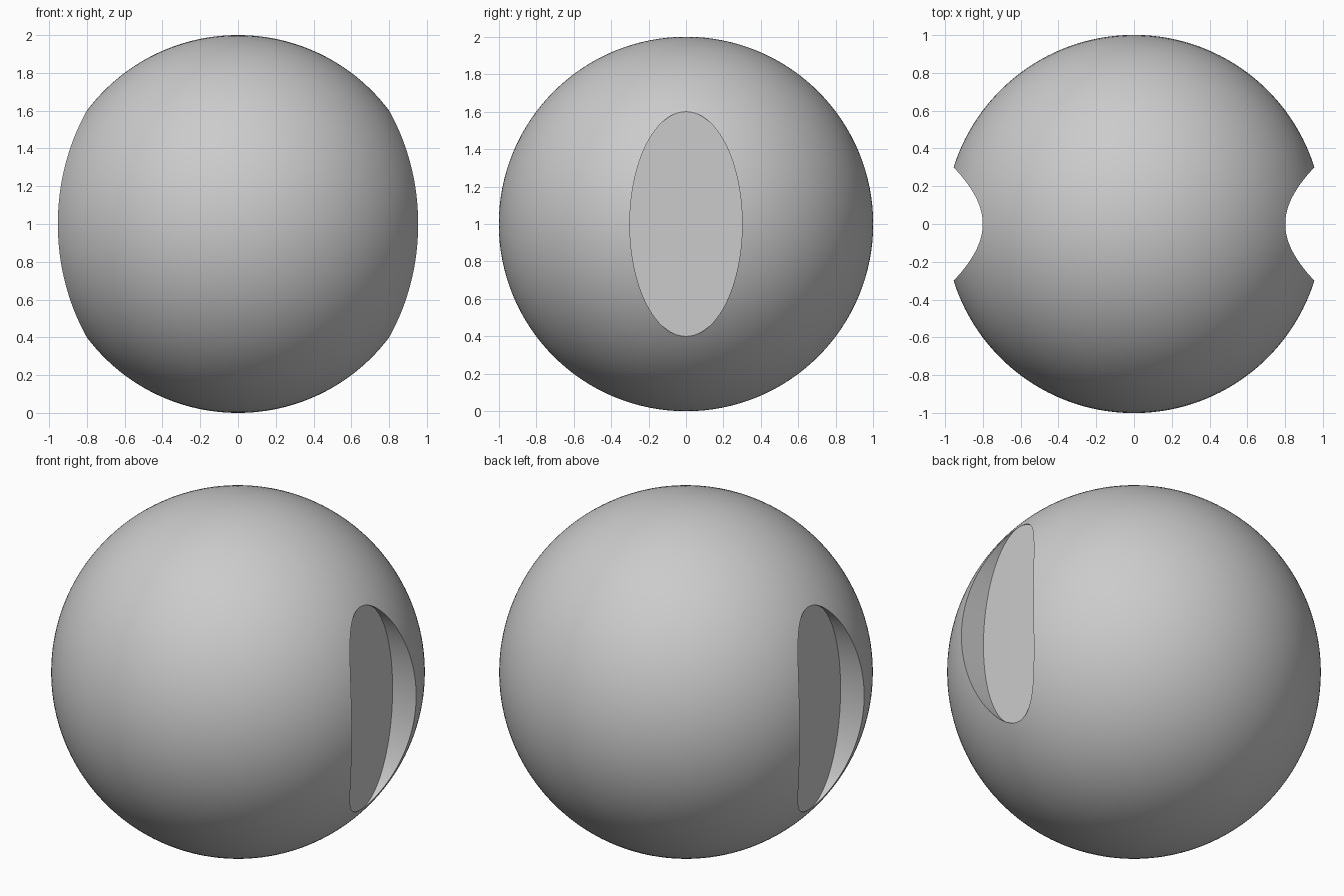
import bpy, bmesh, math
from mathutils import Vector

if "Cube" in bpy.data.objects:
    bpy.data.objects.remove(bpy.data.objects["Cube"], do_unlink=True)

SEGMENTS, RINGS = 128, 40
POCKET_Y, POCKET_Z, FLOOR_X = 0.3, 0.6, 0.8

grey = bpy.data.materials.new("light grey")
grey.use_nodes = True
colour = (0.6, 0.6, 0.6, 1)
grey.diffuse_color = colour
grey.node_tree.nodes["Principled BSDF"].inputs["Base Color"].default_value = colour

bm = bmesh.new()


def ring(point):
    """Closed loop of vertices from a function of the angle."""
    return [bm.verts.new(point(2 * math.pi * i / SEGMENTS)) for i in range(SEGMENTS)]


def bridge(a, b):
    for i in range(SEGMENTS):
        j = (i + 1) % SEGMENTS
        bm.faces.new((a[i], a[j], b[j], b[i]))


def half_ball(side):
    def floor_edge(t):
        return Vector((side * FLOOR_X, POCKET_Y * math.cos(t), POCKET_Z * math.sin(t)))

    def on_sphere(t, f):
        # Arc from the pocket rim to the great circle at x = 0
        p = floor_edge(t)
        p.x = side * math.sqrt(1 - p.y ** 2 - p.z ** 2)
        return p.slerp(Vector((0, math.cos(t), math.sin(t))), f) if f else p

    # Flat pocket floor, then pocket wall, then the spherical skin
    previous = ring(floor_edge)
    bm.faces.new(previous)
    for k in range(RINGS + 1):
        current = ring(lambda t: on_sphere(t, k / RINGS))
        bridge(previous, current)
        previous = current


for side in (1, -1):
    half_ball(side)

# Weld the halves and the pocket tips, where the wall runs out to nothing
bmesh.ops.remove_doubles(bm, verts=bm.verts, dist=1e-5)
bmesh.ops.recalc_face_normals(bm, faces=bm.faces)
bmesh.ops.translate(bm, verts=bm.verts, vec=(0, 0, 1))

mesh = bpy.data.meshes.new("pocketed_ball")
bm.to_mesh(mesh)
bm.free()
mesh.materials.append(grey)
ball = bpy.data.objects.new("pocketed_ball", mesh)
bpy.context.collection.objects.link(ball)

bpy.ops.object.select_all(action="DESELECT")
ball.select_set(True)
bpy.context.view_layer.objects.active = ball
bpy.ops.object.shade_smooth_by_angle(angle=math.radians(30))
